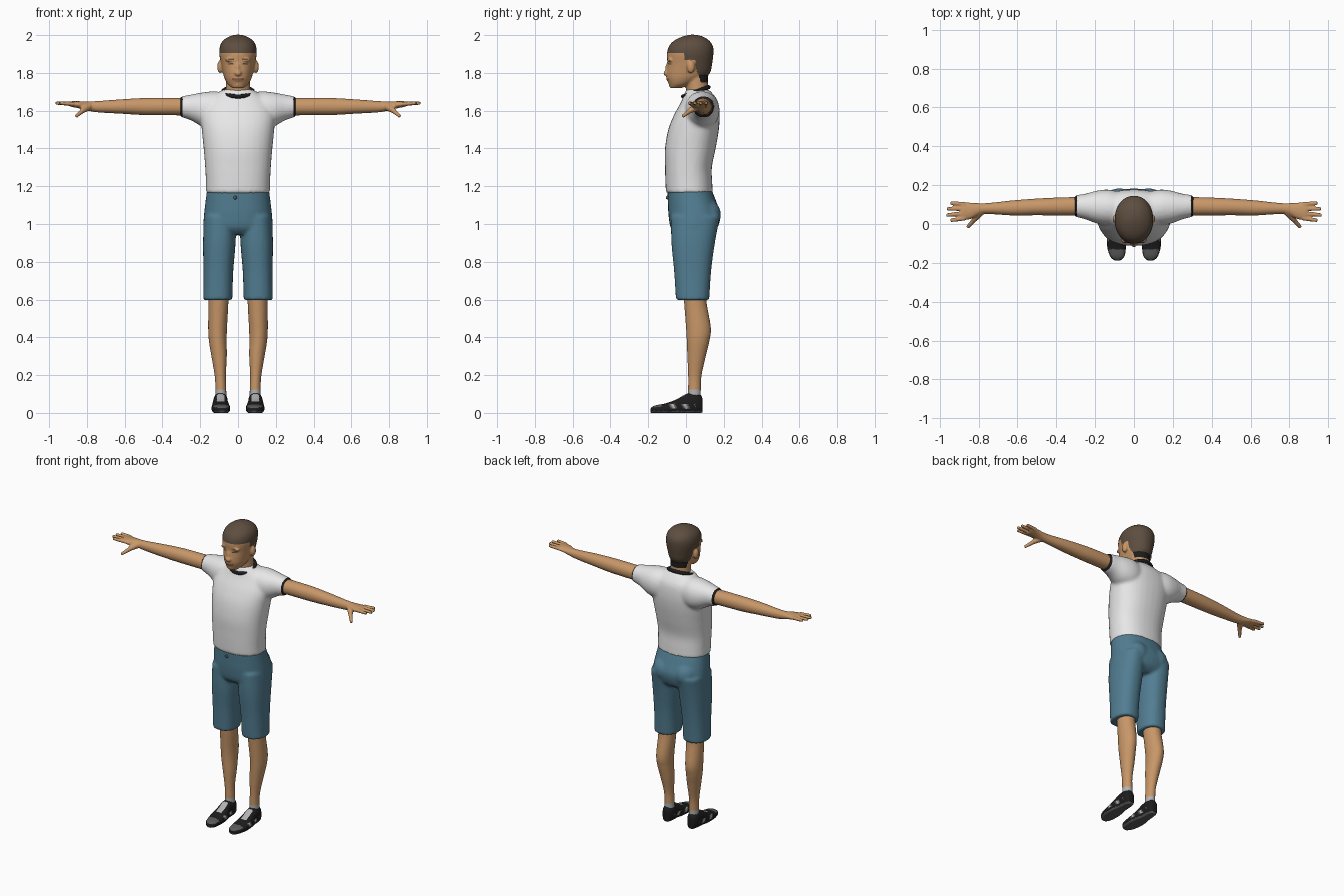
import bpy
import bmesh
from math import sin, cos, pi, copysign, radians
from mathutils import Vector, Matrix

cube = bpy.data.objects.get("Cube")
if cube:
    bpy.data.objects.remove(cube, do_unlink=True)


def material(name, r, g, b):
    m = bpy.data.materials.new(name)
    m.use_nodes = True
    m.diffuse_color = (r, g, b, 1)
    bsdf = next(n for n in m.node_tree.nodes if n.type == 'BSDF_PRINCIPLED')
    bsdf.inputs["Base Color"].default_value = (r, g, b, 1)
    bsdf.inputs["Roughness"].default_value = 0.8
    return m


SKIN = material("skin", 0.58, 0.31, 0.14)
HAIR = material("hair brown", 0.11, 0.075, 0.05)
WHITE = material("shirt white", 0.80, 0.80, 0.80)
BLUE = material("shorts blue", 0.085, 0.21, 0.29)
BLACK = material("trim black", 0.012, 0.012, 0.013)
GREY = material("shoe grey", 0.10, 0.10, 0.10)
LIGHT = material("sock light grey", 0.45, 0.45, 0.46)
LIP = material("lip brown", 0.30, 0.13, 0.07)


def catmull(rows, steps=6):
    """Smoothly interpolate the rows of a loft."""
    pts = [Vector(r) for r in rows]
    pts = [pts[0]] + pts + [pts[-1]]
    out = []
    for a, b, c, d in zip(pts, pts[1:], pts[2:], pts[3:]):
        for i in range(steps):
            t = i / steps
            out.append(0.5 * (2 * b + (c - a) * t + (2 * a - 5 * b + 4 * c - d) * t ** 2
                              + (3 * b - a - 3 * c + d) * t ** 3))
    return out + [pts[-1]]


def loft(bm, axis, rows, power=2.0, side=1, n=32):
    """Rows: place along axis, two centre values, two radii (other axes in order)."""
    others = [k for k in range(3) if k != axis]
    rings = []
    for pos, ca, cb, ra, rb in catmull(rows):
        ring = []
        for i in range(n):
            u, v = cos(2 * pi * i / n), sin(2 * pi * i / n)
            co = [0, 0, 0]
            co[axis] = pos
            co[others[0]] = ca + ra * copysign(abs(u) ** (2 / power), u)
            co[others[1]] = cb + rb * copysign(abs(v) ** (2 / power), v)
            co[0] *= side
            ring.append(bm.verts.new(co))
        rings.append(ring)
    for r, s in zip(rings, rings[1:]):
        for i in range(n):
            j = (i + 1) % n
            bm.faces.new((r[i], r[j], s[j], s[i]))
    bm.faces.new(rings[0])
    bm.faces.new(rings[-1])


def ball(bm, centre, radii):
    mat = Matrix.Translation(centre) @ Matrix.Diagonal((*radii, 1))
    bmesh.ops.create_uvsphere(bm, u_segments=20, v_segments=14, radius=1, matrix=mat)


def finger(bm, start, end, r0, r1, side):
    p, q = Vector(start), Vector(end)
    p.x, q.x = p.x * side, q.x * side
    d = q - p
    mat = Matrix.Translation((p + q) / 2) @ d.to_track_quat('Z', 'Y').to_matrix().to_4x4()
    bmesh.ops.create_cone(bm, cap_ends=True, segments=14, radius1=r0, radius2=r1,
                          depth=d.length, matrix=mat)


def finish(obj, angle=50):
    bpy.ops.object.select_all(action='DESELECT')
    obj.select_set(True)
    bpy.context.view_layer.objects.active = obj
    bpy.ops.object.shade_smooth_by_angle(angle=radians(angle))


def fuse(name, bm, mats, voxel, smooth, rule=None, floor=False):
    """Weld overlapping volumes into one skin, then colour faces by a rule."""
    bmesh.ops.recalc_face_normals(bm, faces=bm.faces)
    if floor:
        for v in bm.verts:
            v.co.z = max(v.co.z, 0)
    me = bpy.data.meshes.new(name)
    bm.to_mesh(me)
    bm.free()
    obj = bpy.data.objects.new(name, me)
    bpy.context.collection.objects.link(obj)
    rem = obj.modifiers.new("weld", 'REMESH')
    rem.mode = 'VOXEL'
    rem.voxel_size = voxel
    sm = obj.modifiers.new("soften", 'SMOOTH')
    sm.factor, sm.iterations = 0.5, smooth
    dg = bpy.context.evaluated_depsgraph_get()
    obj.data = bpy.data.meshes.new_from_object(obj.evaluated_get(dg))
    obj.modifiers.clear()
    obj.data.materials.clear()
    for m in mats:
        obj.data.materials.append(m)
    for p in obj.data.polygons:
        p.material_index = rule(p.center, p.normal) if rule else 0
    finish(obj)
    return obj


# Head, face, ears and neck
bm = bmesh.new()
loft(bm, 2, [(1.720, 0, -.055, .03, .03), (1.74, 0, -.03, .054, .06), (1.77, 0, -.005, .071, .096),
             (1.80, 0, .012, .080, .115), (1.85, 0, .020, .090, .119), (1.90, 0, .022, .099, .123),
             (1.94, 0, .026, .096, .117), (1.97, 0, .03, .080, .094), (1.992, 0, .035, .048, .055),
             (2.002, 0, .035, .015, .015)], 2.1)
loft(bm, 2, [(1.64, 0, .07, .075, .06), (1.70, 0, .06, .066, .058), (1.80, 0, .055, .064, .062)])
ball(bm, (0, -.102, 1.798), (.019, .018, .015))
ball(bm, (0, -.096, 1.822), (.011, .014, .032))
ball(bm, (0, -.088, 1.768), (.030, .017, .013))
ball(bm, (0, -.070, 1.738), (.026, .022, .016))
for s in (1, -1):
    ball(bm, (s * .095, .026, 1.832), (.015, .021, .034))
    ball(bm, (s * .038, -.084, 1.868), (.03, .016, .009))


def head_rule(c, n):
    x, y, z = abs(c.x), c.y, c.z
    ear = x > .088 and z < 1.868 and y < .05
    line = 1.905 if y < -.01 else 1.85 if y < .045 else max(1.75, 1.85 - (y - .045) * 3)
    if z > line and not ear:
        return 2 if z < 1.79 and y > .05 else 1
    if y < -.05 and .024 < x < .054 and (1.843 < z < 1.852 or 1.869 < z < 1.877):
        return 1
    if y < -.08 and x < .03 and 1.762 < z < 1.773:
        return 3
    return 0


fuse("head", bm, [SKIN, HAIR, BLACK, LIP], .006, 3, head_rule)

# T-shirt with dark cuffs
bm = bmesh.new()
loft(bm, 2, [(1.162, 0, .018, .170, .124), (1.22, 0, .015, .170, .124), (1.3, 0, .013, .174, .124),
             (1.4, 0, .023, .182, .134), (1.5, 0, .040, .192, .134), (1.58, 0, .058, .196, .12),
             (1.65, 0, .072, .165, .096), (1.695, 0, .065, .105, .072), (1.712, 0, .06, .075, .058)], 2.3)
for s in (1, -1):
    loft(bm, 0, [(.05, .08, 1.60, .08, .095), (.13, .085, 1.602, .092, .100), (.19, .087, 1.606, .085, .090),
                 (.25, .090, 1.617, .066, .068), (.308, .093, 1.621, .055, .053)], 2.1, s)
fuse("shirt", bm, [WHITE, BLACK], .01, 5, lambda c, n: int(abs(c.x) > .294))

# Collar
bpy.ops.mesh.primitive_torus_add(major_radius=.076, minor_radius=.011, major_segments=40, minor_segments=10,
                                 location=(0, .052, 1.700), rotation=(radians(20), 0, 0))
collar = bpy.context.object
collar.name = "collar"
collar.scale = (1.03, .95, 1)
collar.data.materials.append(BLACK)
finish(collar)

# Arms and hands
bm = bmesh.new()
for s in (1, -1):
    loft(bm, 0, [(.26, .092, 1.621, .048, .046), (.40, .090, 1.622, .046, .046), (.5, .088, 1.622, .043, .045),
                 (.62, .083, 1.622, .039, .038), (.74, .080, 1.621, .029, .030), (.79, .078, 1.624, .029, .025),
                 (.84, .068, 1.631, .042, .019), (.88, .066, 1.635, .046, .015), (.893, .066, 1.636, .044, .012)],
         2.1, s)
    for y0, y1, tip in ((.030, .018, .945), (.054, .046, .966), (.079, .078, .964), (.102, .108, .945)):
        finger(bm, (.87, y0, 1.636), (tip, y1, 1.640), .012, .009, s)
    finger(bm, (.79, .065, 1.622), (.825, .02, 1.60), .022, .014, s)
    finger(bm, (.815, .03, 1.606), (.858, -.018, 1.57), .014, .009, s)
fuse("arms", bm, [SKIN], .005, 3)

# Shorts and button
bm = bmesh.new()
loft(bm, 2, [(1.185, 0, .018, .164, .116), (1.12, 0, .032, .172, .128), (1.05, 0, .045, .180, .138),
             (.98, 0, .043, .184, .124), (.945, 0, .04, .170, .09)], 2.3)
for s in (1, -1):
    loft(bm, 2, [(1.04, .096, .050, .084, .130), (.9, .099, .038, .086, .115), (.75, .104, .035, .079, .098),
                 (.597, .107, .035, .077, .088)], 2.3, s)
    ball(bm, (s * .075, .10, 1.05), (.08, .085, .085))
fuse("shorts", bm, [BLUE], .009, 4)
bm = bmesh.new()
ball(bm, (-.015, -.099, 1.14), (.010, .008, .010))
fuse("button", bm, [GREY], .002, 1)

# Lower legs
bm = bmesh.new()
for s in (1, -1):
    loft(bm, 2, [(.66, .105, .045, .055, .062), (.58, .104, .050, .053, .060), (.45, .108, .066, .050, .066),
                 (.38, .107, .064, .047, .060), (.3, .100, .056, .041, .049), (.2, .094, .047, .030, .036),
                 (.13, .091, .045, .029, .034), (.06, .091, .045, .030, .034)], 2, s)
fuse("legs", bm, [SKIN, LIGHT], .007, 3, lambda c, n: int(c.z < .122))

# Shoes
bm = bmesh.new()
for s in (1, -1):
    loft(bm, 1, [(-.188, .085, .012, .016, .013), (-.165, .086, .018, .038, .021), (-.11, .09, .022, .049, .028),
                 (-.05, .092, .030, .046, .042), (0, .093, .045, .039, .055), (.05, .092, .050, .038, .056),
                 (.078, .092, .045, .028, .050), (.088, .092, .04, .016, .035)], 2.5, s)


def shoe_rule(c, n):
    x = abs(abs(c.x) - .092)
    if c.z < .010:
        return 1
    if -.075 < c.y < .0 and x < .02 and n.z > .3:
        return 2
    if -.11 < c.y < .05 and .022 < c.z < .048 and abs(n.z) < .75:
        wave = sin(c.y * 95 + c.z * 50)
        return 2 if wave > .75 else 1 if wave > -.1 else 0
    return 1 if c.y < -.13 and n.z > .6 else 0


fuse("shoes", bm, [BLACK, GREY, LIGHT], .005, 2, shoe_rule, floor=True)
